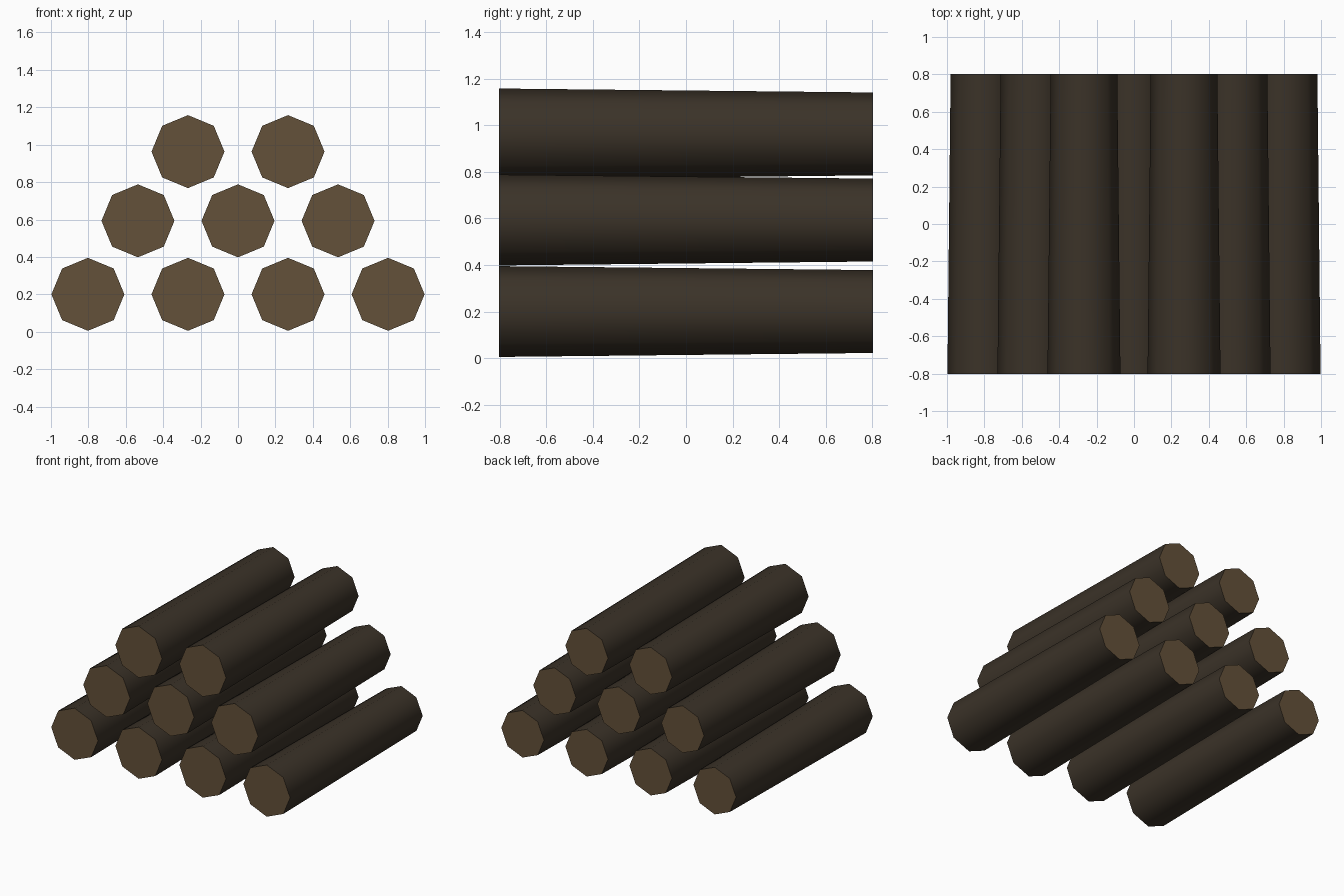
import bpy, bmesh, math

if "Cube" in bpy.data.objects:
    bpy.data.objects.remove(bpy.data.objects["Cube"])


def material(name, rgb):
    m = bpy.data.materials.new(name)
    m.diffuse_color = (*rgb, 1)
    m.use_nodes = True
    m.node_tree.nodes["Principled BSDF"].inputs["Base Color"].default_value = m.diffuse_color
    return m


bark = material("dark bark", (0.043, 0.032, 0.021))
cut_wood = material("cut wood", (0.127, 0.082, 0.041))

FRONT_R, BACK_R, HALF_LEN, SPACING = 0.195, 0.178, 0.803, 0.535


def log(name, x, z):
    """Tapered eight-sided log along y, with cut wood on both ends."""
    bm = bmesh.new()
    rings = []
    for y, r in ((-HALF_LEN, FRONT_R), (HALF_LEN, BACK_R)):
        rings.append([bm.verts.new((r * math.sin(i * math.pi / 4), y, r * math.cos(i * math.pi / 4)))
                      for i in range(8)])
    front, back = rings
    for i in range(8):
        j = (i + 1) % 8
        face = bm.faces.new((front[i], front[j], back[j], back[i]))
        face.smooth = True
    for ring in rings:
        bm.faces.new(ring).material_index = 1
    bmesh.ops.recalc_face_normals(bm, faces=bm.faces)
    # keep the end rims crisp while the bark is smooth
    for e in bm.edges:
        e.smooth = all(f.material_index == 0 for f in e.link_faces)
    me = bpy.data.meshes.new(name)
    bm.to_mesh(me)
    bm.free()
    me.materials.append(bark)
    me.materials.append(cut_wood)
    ob = bpy.data.objects.new(name, me)
    ob.location = (x, 0, z)
    bpy.context.collection.objects.link(ob)


# Stacked rows of four, three and two logs
for row, (count, z) in enumerate(((4, 0.2), (3, 0.593), (2, 0.963))):
    for k in range(count):
        log(f"log_row{row + 1}_{k + 1}", (k - (count - 1) / 2) * SPACING, z)
